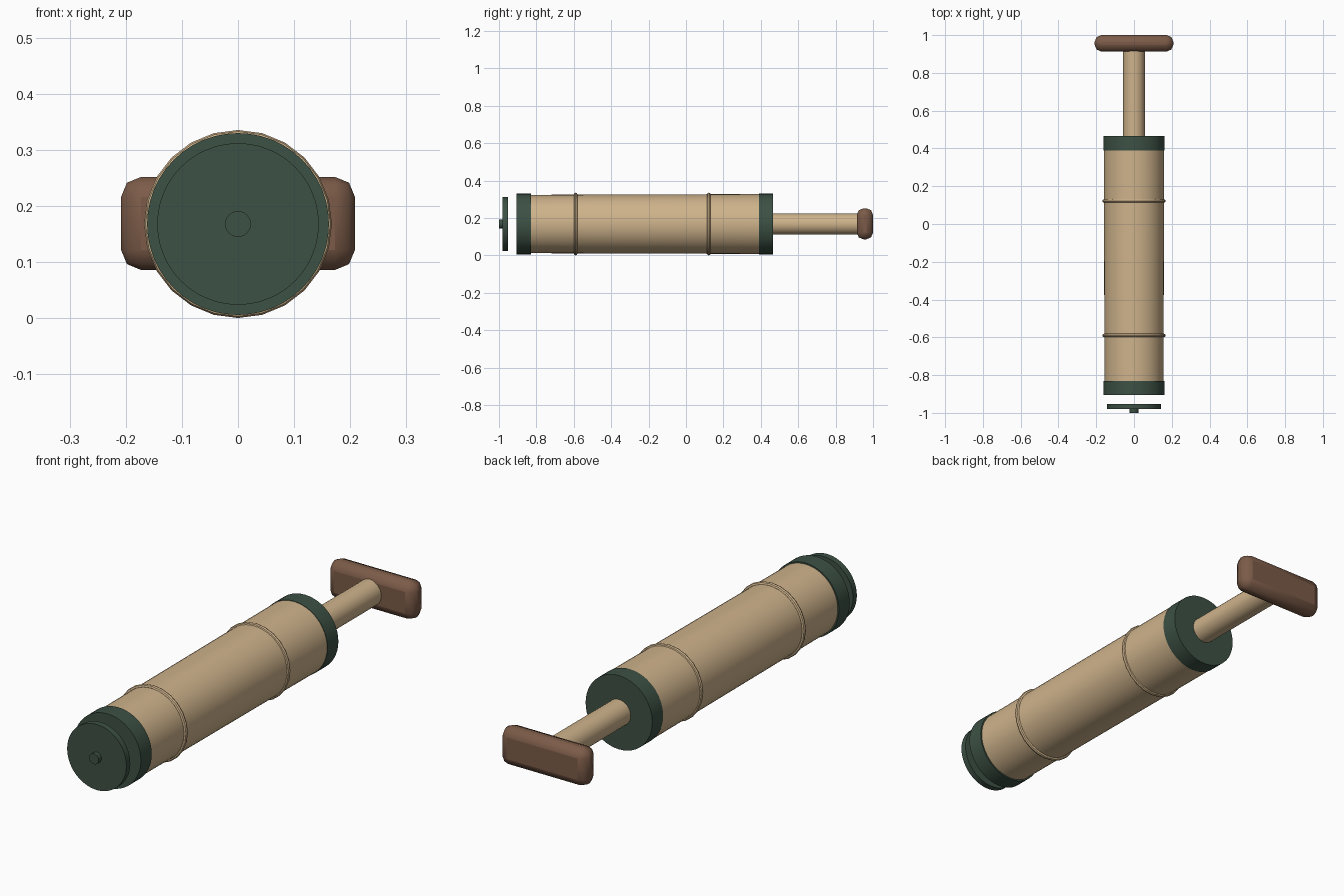
import bpy, math

if "Cube" in bpy.data.objects:
    bpy.data.objects.remove(bpy.data.objects["Cube"])

CZ = 0.168  # height of the pump axis


def material(name, rgb):
    m = bpy.data.materials.new(name)
    m.diffuse_color = (*rgb, 1)
    m.use_nodes = True
    m.node_tree.nodes["Principled BSDF"].inputs["Base Color"].default_value = m.diffuse_color
    return m


tan = material("tan", (0.62, 0.45, 0.26))
green = material("dark_green", (0.046, 0.082, 0.058))
brown = material("brown", (0.20, 0.105, 0.065))


def finish(name, mat):
    ob = bpy.context.object
    ob.name = name
    ob.data.materials.append(mat)
    bpy.ops.object.shade_smooth_by_angle(angle=math.radians(35))
    return ob


def rod(name, y0, y1, r0, mat, r1=None, sides=48):
    """Cylinder or taper along y: r0 at y0, r1 at y1."""
    bpy.ops.mesh.primitive_cone_add(
        vertices=sides, radius1=r0, radius2=r0 if r1 is None else r1,
        depth=y1 - y0, location=(0, (y0 + y1) / 2, CZ),
        rotation=(-math.pi / 2, 0, 0))
    return finish(name, mat)


# Slightly tapered barrel and its end caps
rod("barrel", -0.84, 0.40, 0.156, tan, 0.160)
rod("front_cap", -0.905, -0.83, 0.162, green)
rod("rear_cap", 0.39, 0.465, 0.162, green)

# Separate front valve plate with nub
rod("valve_plate", -0.98, -0.953, 0.144, green)
rod("valve_nub", -1.0, -0.975, 0.023, green, sides=24)

# Raised rings round the barrel
for name, y in (("front_ring", -0.59), ("rear_ring", 0.122)):
    bpy.ops.mesh.primitive_torus_add(
        major_radius=0.158, minor_radius=0.0095, major_segments=24,
        minor_segments=8, location=(0, y, CZ), rotation=(math.pi / 2, 0, 0))
    finish(name, tan)

# Plunger rod
rod("plunger_rod", 0.45, 0.93, 0.057, tan, sides=32)

# Rounded cross handle
bpy.ops.mesh.primitive_cube_add(size=1, location=(0, 0.9565, CZ + 0.001))
handle = bpy.context.object
handle.scale = (0.417, 0.087, 0.166)
bpy.ops.object.transform_apply(location=False, rotation=False, scale=True)
bevel = handle.modifiers.new("round", 'BEVEL')
bevel.width = 0.036
bevel.segments = 2
finish("handle", brown)
# Smooth every rounded edge of the bevelled handle
for p in handle.data.polygons:
    p.use_smooth = True
bpy.ops.object.modifier_apply(modifier="round")
bpy.ops.object.shade_smooth_by_angle(angle=math.radians(60))
